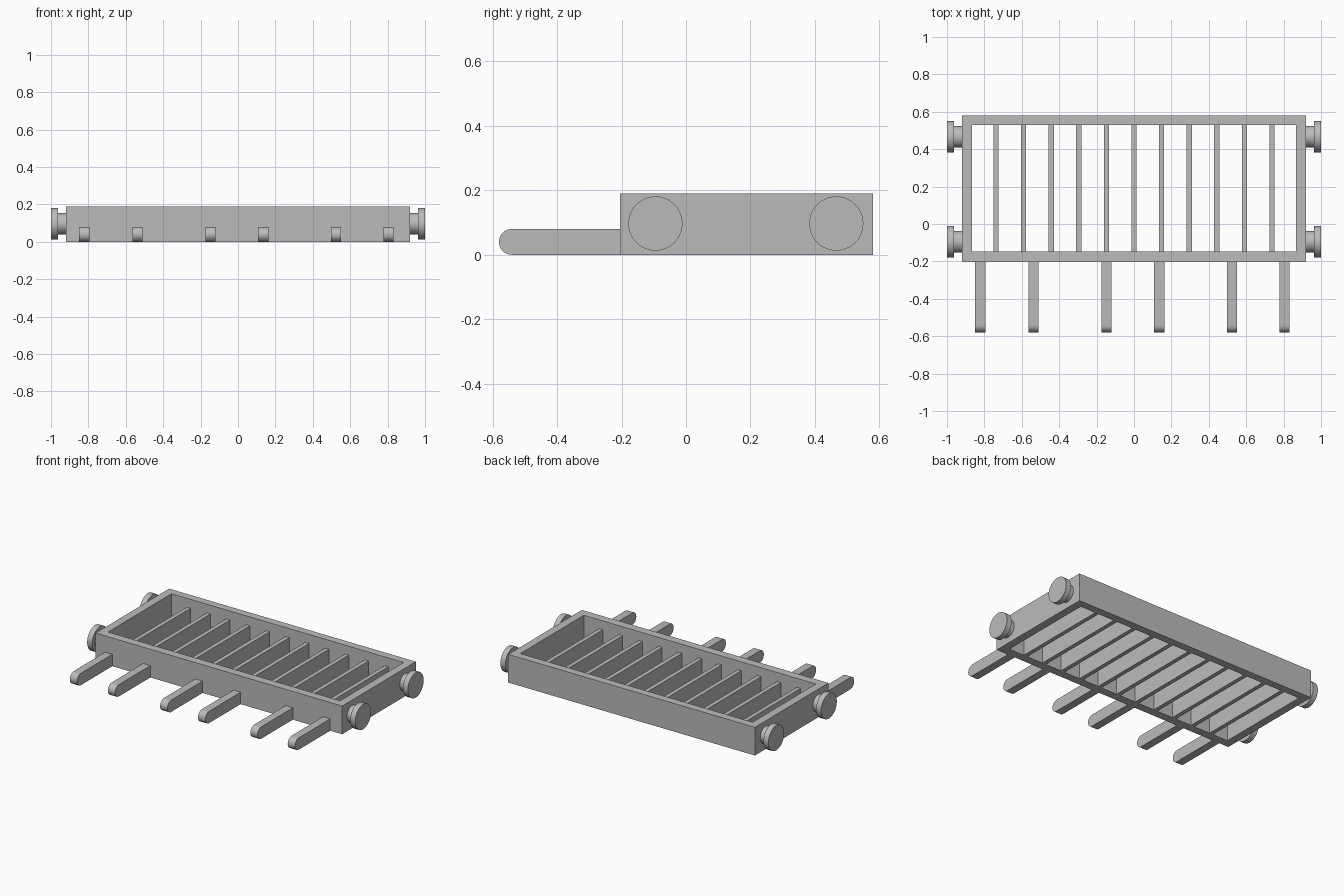
import bpy
from math import pi, cos, sin

cube = bpy.data.objects.get("Cube")
if cube:
    bpy.data.objects.remove(cube, do_unlink=True)

grey = bpy.data.materials.new("plain grey")
grey.use_nodes = True
grey.diffuse_color = (0.5, 0.5, 0.5, 1)
grey.node_tree.nodes["Principled BSDF"].inputs["Base Color"].default_value = (0.5, 0.5, 0.5, 1)

HEIGHT = 0.19
OUT_X, IN_X = 0.92, 0.866
FRONT, BACK = -0.204, 0.58
IN_FRONT, IN_BACK = -0.148, 0.528


def add_mesh(name, verts, faces):
    mesh = bpy.data.meshes.new(name)
    mesh.from_pydata(verts, [], faces)
    mesh.materials.append(grey)
    obj = bpy.data.objects.new(name, mesh)
    bpy.context.collection.objects.link(obj)
    return obj


def extrude_x(name, profile, x0, x1):
    """Solid from a closed (y, z) profile, counter-clockwise seen from +x."""
    n = len(profile)
    verts = [(x, y, z) for x in (x0, x1) for y, z in profile]
    faces = [tuple(reversed(range(n))), tuple(range(n, 2 * n))]
    faces += [(i, (i + 1) % n, n + (i + 1) % n, n + i) for i in range(n)]
    return add_mesh(name, verts, faces)


def arc(y, z, radius, start, end, steps):
    angles = [start + (end - start) * i / steps for i in range(steps + 1)]
    return [(y + radius * cos(a), z + radius * sin(a)) for a in angles]


def smooth(obj):
    bpy.ops.object.select_all(action="DESELECT")
    bpy.context.view_layer.objects.active = obj
    obj.select_set(True)
    bpy.ops.object.shade_smooth_by_angle(angle=pi / 6)


# Open rectangular frame, one welded ring
rings = [(OUT_X, FRONT, BACK, 0), (OUT_X, FRONT, BACK, HEIGHT),
         (IN_X, IN_FRONT, IN_BACK, HEIGHT), (IN_X, IN_FRONT, IN_BACK, 0)]
verts = [p for x, y0, y1, z in rings
         for p in ((-x, y0, z), (x, y0, z), (x, y1, z), (-x, y1, z))]
faces = [(4 * r + i, 4 * r + (i + 1) % 4,
          4 * ((r + 1) % 4) + (i + 1) % 4, 4 * ((r + 1) % 4) + i)
         for r in range(4) for i in range(4)]
add_mesh("frame", verts, faces)

# Slats across the opening, flush with the underside
slat = [(IN_FRONT, 0), (IN_BACK, 0), (IN_BACK, 0.13), (IN_FRONT, 0.13)]
for i in range(11):
    x = (i - 5) * 0.1476
    extrude_x(f"slat_{i + 1}", slat, x - 0.014, x + 0.014)

# Round-nosed prongs at the front
R = 0.04
prong = [(FRONT, 0), (FRONT, 2 * R)] + arc(-0.58 + R, R, R, pi / 2, 3 * pi / 2, 16)
for i, x in enumerate((-0.822, -0.538, -0.148, 0.135, 0.525, 0.804)):
    smooth(extrude_x(f"prong_{i + 1}", prong, x - 0.027, x + 0.027))

# Wheels: narrow hub and wider disc at each corner
for side, sx in (("left", 1), ("right", -1)):
    for end, y in (("front", -0.095), ("back", 0.466)):
        for part, radius, x0, x1 in (("hub", 0.057, OUT_X, 0.963), ("disc", 0.084, 0.963, 1.0)):
            circle = arc(y, 0.097, radius, 0, 2 * pi, 48)[:-1]
            lo, hi = sorted((sx * x0, sx * x1))
            smooth(extrude_x(f"{end}_{side}_wheel_{part}", circle, lo, hi))
